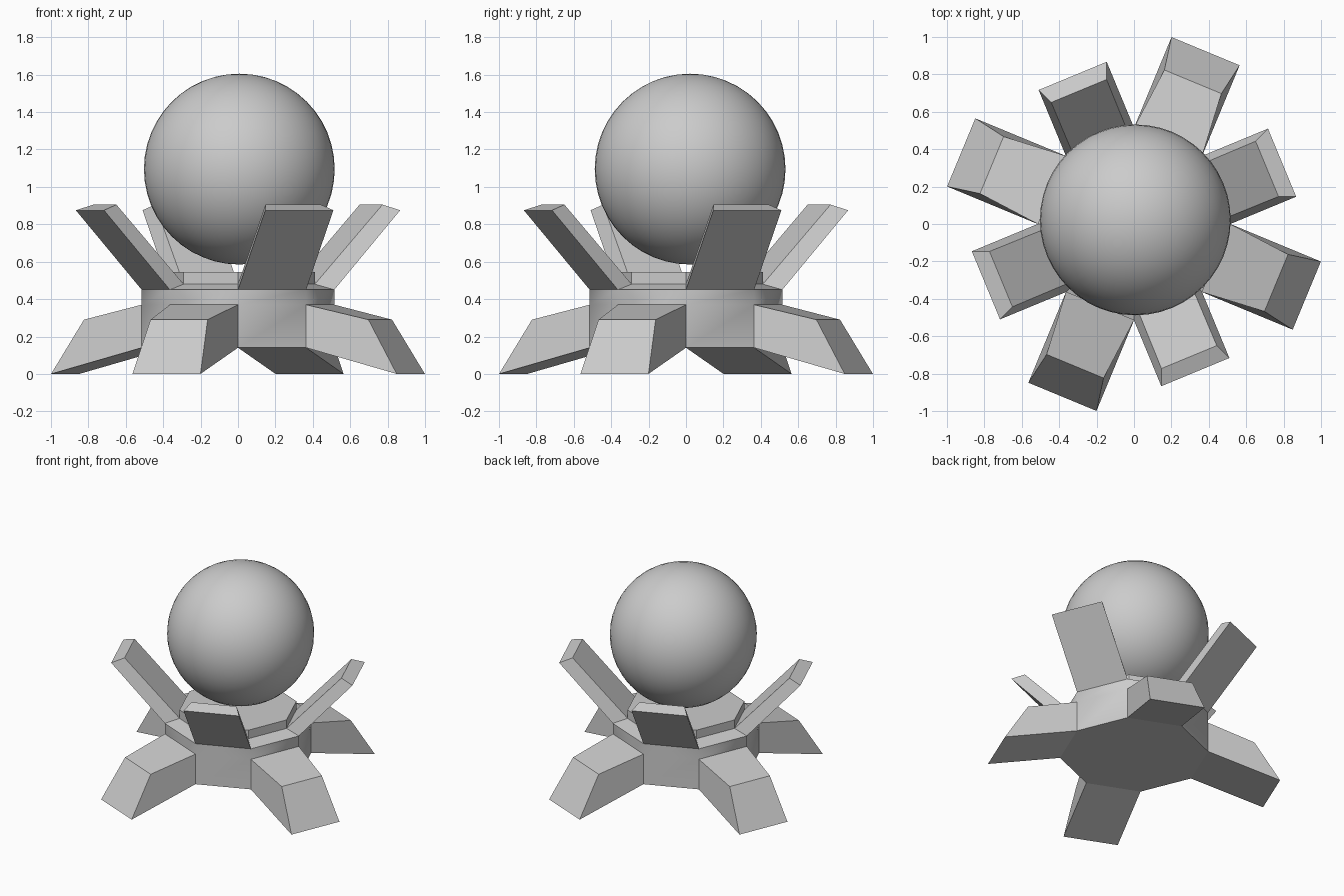
import bpy, bmesh
from math import radians, cos, sin, tan

cube = bpy.data.objects.get("Cube")
if cube:
    bpy.data.objects.remove(cube, do_unlink=True)

SIDES = 8
STEP = 360 / SIDES

# Single plain grey material
grey = bpy.data.materials.new("plain_grey")
grey.use_nodes = True
color = (0.6, 0.6, 0.6, 1)
grey.diffuse_color = color
grey.node_tree.nodes["Principled BSDF"].inputs["Base Color"].default_value = color


def polar(radius, angle, z):
    a = radians(angle)
    return (radius * cos(a), radius * sin(a), z)


def tip_edge(bm, angle, reach, half_width, z):
    """Two vertices across an arm, ordered anticlockwise around the body."""
    a = radians(angle)
    return [bm.verts.new((reach * cos(a) - t * sin(a),
                          reach * sin(a) + t * cos(a), z))
            for t in (-half_width, half_width)]


def arm(bm, low, high, tip_low, tip_high):
    """Close an arm between a body face and its outer end."""
    (a, b), (d, c) = low, high
    (e, f), (h, g) = tip_low, tip_high
    for quad in ((e, f, g, h), (a, b, f, e), (d, h, g, c),
                 (a, e, h, d), (b, c, g, f)):
        bm.faces.new(quad)


# Eight-sided body with alternating legs and raised petals
bm = bmesh.new()
levels = [(0.515, 0.14), (0.515, 0.37), (0.515, 0.45), (0.411, 0.48), (0.411, 0.545)]
rings = [[bm.verts.new(polar(r, i * STEP, z)) for i in range(SIDES)]
         for r, z in levels]
bm.faces.new(list(reversed(rings[0])))
bm.faces.new(rings[-1])

for i in range(SIDES):
    j = (i + 1) % SIDES
    middle = (i + 0.5) * STEP
    is_leg = i % 2 == 1
    for k in range(len(rings) - 1):
        low = (rings[k][i], rings[k][j])
        high = (rings[k + 1][i], rings[k + 1][j])
        if k == 0 and is_leg:
            # Leg sloping down to the ground
            arm(bm, low, high,
                tip_edge(bm, middle, 1.0, 0.197, 0),
                tip_edge(bm, middle, 0.823, 0.165, 0.29))
        elif k == 2 and not is_leg:
            # Petal rising outward from the shoulder
            arm(bm, low, high,
                tip_edge(bm, middle, 0.857, 0.197, 0.875),
                tip_edge(bm, middle, 0.77, 0.16, 0.905))
        else:
            wall = bm.faces.new((low[0], low[1], high[1], high[0]))
            wall.smooth = k < 2

bmesh.ops.recalc_face_normals(bm, faces=bm.faces)
mesh = bpy.data.meshes.new("stand")
bm.to_mesh(mesh)
bm.free()
stand = bpy.data.objects.new("stand", mesh)
bpy.context.collection.objects.link(stand)
mesh.materials.append(grey)

# Ball floating just above the collar
bpy.ops.mesh.primitive_uv_sphere_add(segments=48, ring_count=24, radius=0.51,
                                     location=(0.007, 0.022, 1.095))
ball = bpy.context.object
ball.name = "ball"
ball.data.materials.append(grey)
bpy.ops.object.shade_smooth()
